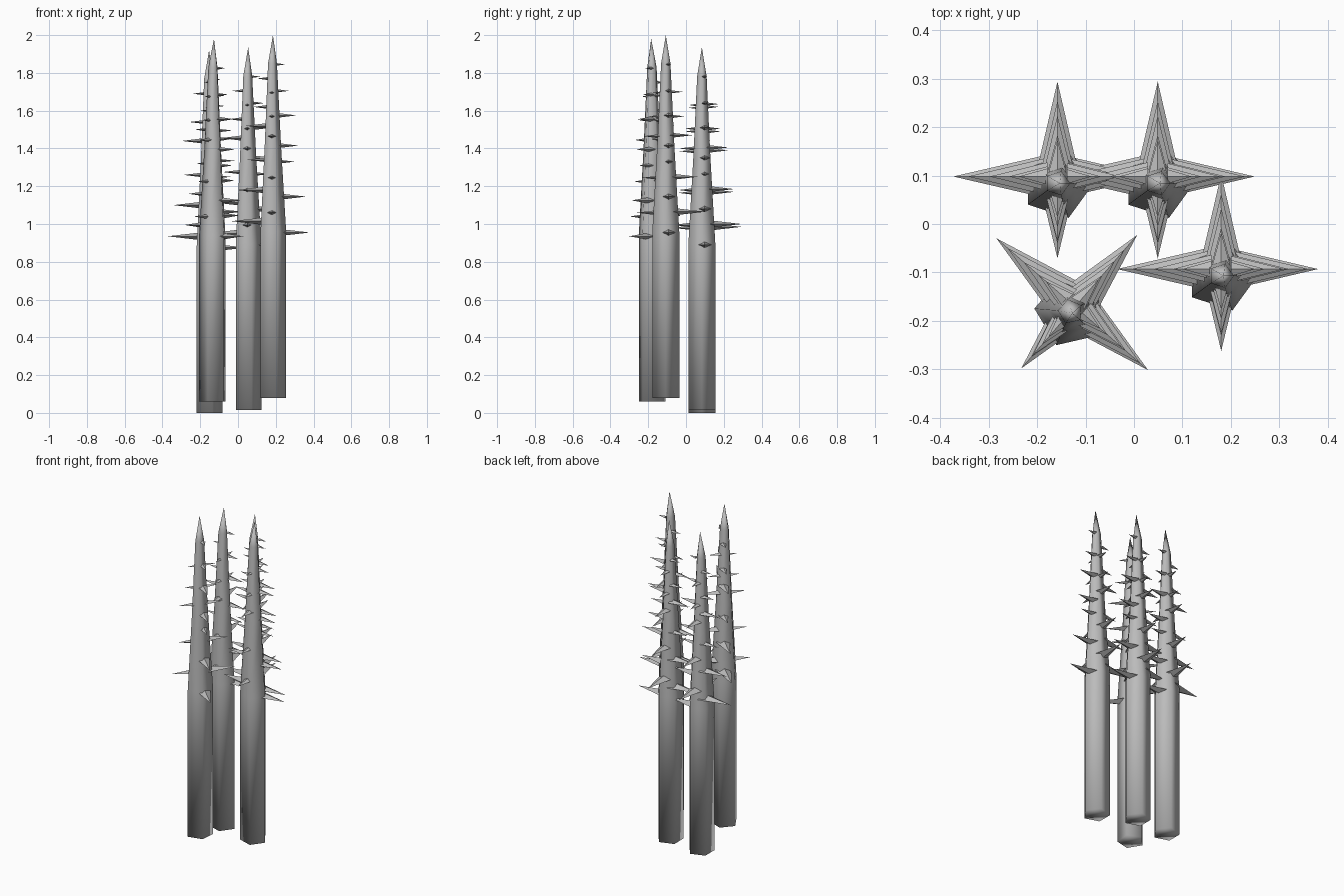
import bpy, bmesh, math
from mathutils import Matrix, Vector

if "Cube" in bpy.data.objects:
    bpy.data.objects.remove(bpy.data.objects["Cube"])

bark = bpy.data.materials.new("grey bark")
bark.diffuse_color = (0.5, 0.5, 0.5, 1)
bark.use_nodes = True
bark.node_tree.nodes["Principled BSDF"].inputs["Base Color"].default_value = bark.diffuse_color

# Trunk profile: (height, radius), closed by a point at the tip
PROFILE = [(0, 0.075), (0.88, 0.075), (1.33, 0.048), (1.77, 0.026)]
TIP = 1.92
SIDES = 5

# Thorns for each direction: (height, reach from the trunk axis)
THORNS = {
    0: [(0.875, 0.20), (1.065, 0.18), (1.25, 0.12), (1.335, 0.14),
        (1.495, 0.13), (1.625, 0.09), (1.765, 0.07)],
    90: [(0.985, 0.21), (1.17, 0.17), (1.39, 0.14), (1.49, 0.10), (1.62, 0.09)],
    180: [(0.935, 0.215), (1.10, 0.185), (1.26, 0.13), (1.44, 0.14),
          (1.54, 0.10), (1.69, 0.08)],
    270: [(0.98, 0.155), (1.165, 0.125), (1.385, 0.12), (1.49, 0.09), (1.615, 0.07)],
}


def finish(bm, name, smooth, place):
    bmesh.ops.recalc_face_normals(bm, faces=bm.faces)
    for f in bm.faces:
        f.smooth = smooth
    mesh = bpy.data.meshes.new(name)
    bm.to_mesh(mesh)
    bm.free()
    mesh.materials.append(bark)
    ob = bpy.data.objects.new(name, mesh)
    ob.matrix_world = place
    bpy.context.collection.objects.link(ob)


def trunk(place):
    bm = bmesh.new()
    rings = []
    for z, r in PROFILE:
        rings.append([bm.verts.new((r * math.cos(a), r * math.sin(a), z))
                      for a in (math.tau * i / SIDES for i in range(SIDES))])
    tip = bm.verts.new((0.005, 0, TIP))
    bm.faces.new(rings[0])
    for i in range(SIDES):
        j = (i + 1) % SIDES
        for lo, hi in zip(rings, rings[1:]):
            bm.faces.new((lo[i], lo[j], hi[j], hi[i]))
        bm.faces.new((rings[-1][i], rings[-1][j], tip))
    finish(bm, "trunk", True, place)


def thorns(place):
    bm = bmesh.new()
    for angle, row in THORNS.items():
        turn = Matrix.Rotation(math.radians(angle), 3, 'Z')
        # sideways thorns sit slightly behind the trunk axis
        shift = 0.014 if angle in (0, 180) else 0
        for z, reach in row:
            w, h = 0.21 * reach, 0.105 * reach
            pos = Vector((0, shift, z))
            base = [bm.verts.new(turn @ Vector(p) + pos) for p in
                    ((0.02, -w, 0), (0.02, 0, -h), (0.02, w, 0), (0.02, 0, h))]
            point = bm.verts.new(turn @ Vector((reach, 0, 0)) + pos)
            bm.faces.new(base)
            for i in range(4):
                bm.faces.new((base[i], base[(i + 1) % 4], point))
    finish(bm, "thorns", False, place)


# Four trunks: x, y, base height, turn in degrees
for x, y, z, turn in [(-0.158, 0.084, 0, 0), (0.049, 0.084, 0.015, 0),
                      (-0.131, -0.181, 0.06, -41), (0.18, -0.107, 0.08, 0)]:
    place = Matrix.Translation((x, y, z)) @ Matrix.Rotation(math.radians(turn), 4, 'Z')
    trunk(place)
    thorns(place)
